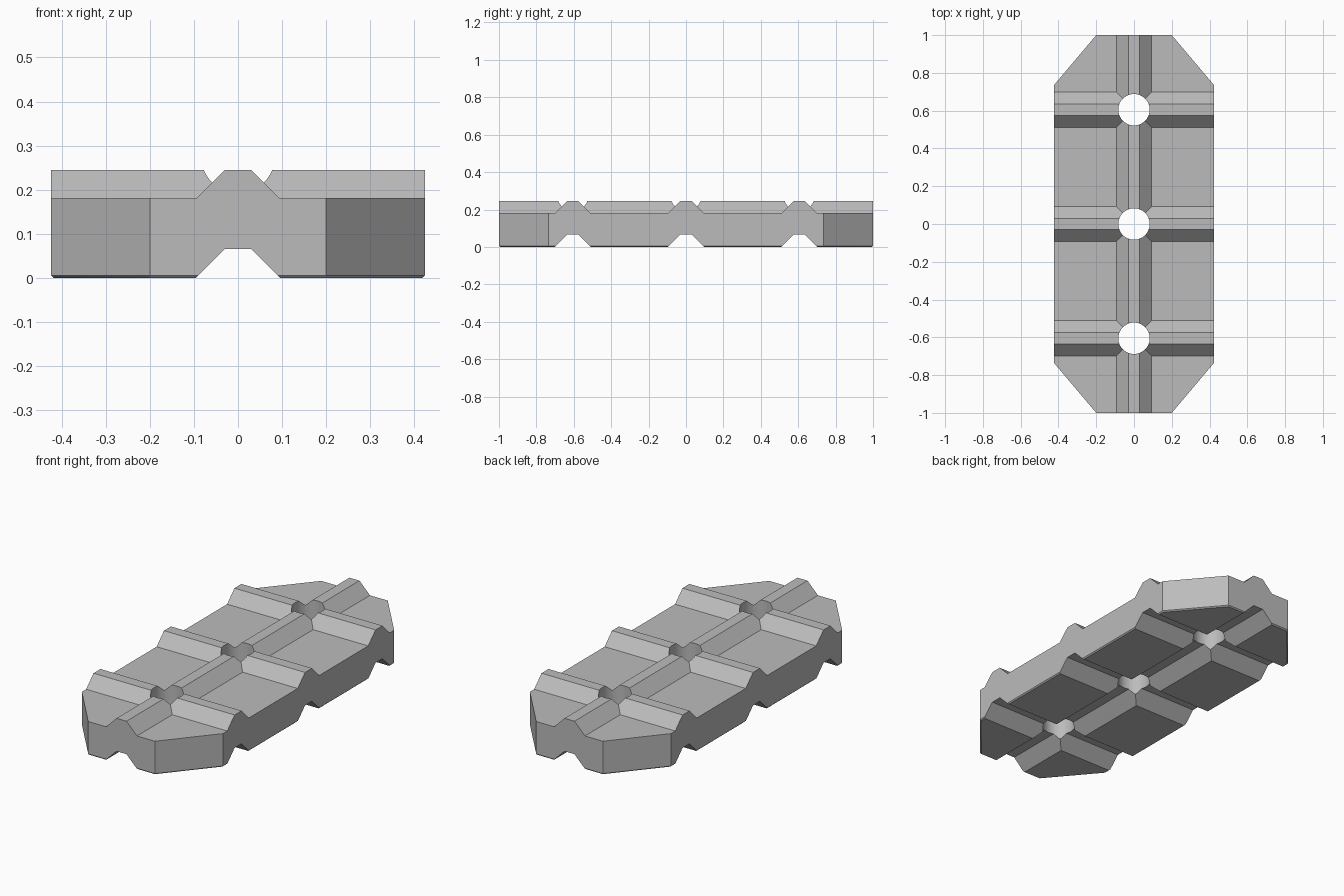
import bpy
import bmesh
import math

default = bpy.data.objects.get("Cube")
if default:
    bpy.data.objects.remove(default)

RIB_SPACING = 0.605
RIB_ROWS = (-RIB_SPACING, 0, RIB_SPACING)
HALF_X, HALF_Y = 0.424, 1.0
DECK_Z, RIDGE_Z, GROOVE_Z = 0.182, 0.245, 0.066
HOLE_RADIUS = 0.083
CHAMFER = 0.006

grey = bpy.data.materials.new("plain_grey")
grey.use_nodes = True
grey.diffuse_color = (0.5, 0.5, 0.5, 1)
grey.node_tree.nodes["Principled BSDF"].inputs["Base Color"].default_value = (0.5, 0.5, 0.5, 1)


def loft(name, rings):
    """Closed solid through matching rings of points."""
    bm = bmesh.new()
    loops = [[bm.verts.new(p) for p in ring] for ring in rings]
    for a, b in zip(loops, loops[1:]):
        for i in range(len(a)):
            j = (i + 1) % len(a)
            bm.faces.new((a[i], a[j], b[j], b[i]))
    bm.faces.new(loops[0])
    bm.faces.new(loops[-1])
    bmesh.ops.recalc_face_normals(bm, faces=bm.faces)
    mesh = bpy.data.meshes.new(name)
    bm.to_mesh(mesh)
    bm.free()
    mesh.materials.append(grey)
    obj = bpy.data.objects.new(name, mesh)
    bpy.context.collection.objects.link(obj)
    return obj


def rib(name, top, along_x, offset, length):
    """Long bar with a flat crown and 45 degree flanks."""
    crown, depth = 0.03, 0.12
    wide = crown + depth
    profile = [(-wide, top - depth), (wide, top - depth), (crown, top), (-crown, top)]
    ends = (-length, length)
    if along_x:
        return loft(name, [[(e, offset + u, z) for u, z in profile] for e in ends])
    return loft(name, [[(offset + u, e, z) for u, z in profile] for e in ends])


def outline(inset, z):
    """Rectangle with four cut corners."""
    x, y = HALF_X - inset, HALF_Y - inset
    cx, cy = 0.2 - inset / 2, 0.735 - inset / 2
    return [(cx, y, z), (x, cy, z), (x, -cy, z), (cx, -y, z),
            (-cx, -y, z), (-x, -cy, z), (-x, cy, z), (-cx, y, z)]


def combine(target, tool, operation):
    tool.hide_render = True
    mod = target.modifiers.new(operation, "BOOLEAN")
    mod.operation = operation
    mod.solver = "EXACT"
    mod.object = tool
    bpy.context.view_layer.objects.active = target
    bpy.ops.object.modifier_apply(modifier=mod.name)
    bpy.data.objects.remove(tool)


# Oversized slab, later trimmed to the outline
plate = loft("ribbed_plate", [[(-0.8, -1.4, z), (0.8, -1.4, z), (0.8, 1.4, z), (-0.8, 1.4, z)]
                              for z in (-0.03, DECK_Z)])

# Raised ribs above, matching grooves below
for top, operation in ((RIDGE_Z, "UNION"), (GROOVE_Z, "DIFFERENCE")):
    combine(plate, rib("long_rib", top, False, 0, 1.5), operation)
    for y in RIB_ROWS:
        combine(plate, rib("cross_rib", top, True, y, 0.9), operation)

# Trim to the eight-sided outline with a fine chamfer at the foot
trim = loft("outline_trim", [outline(CHAMFER, 0), outline(0, CHAMFER), outline(0, 0.4)])
combine(plate, trim, "INTERSECT")

# Round holes through the rib crossings
angles = [2 * math.pi * i / 48 for i in range(48)]
for y in RIB_ROWS:
    hole = loft("hole_cutter", [[(HOLE_RADIUS * math.cos(a), y + HOLE_RADIUS * math.sin(a), z)
                                 for a in angles] for z in (-0.1, 0.4)])
    combine(plate, hole, "DIFFERENCE")

# Smooth the hole walls, keep all other edges crisp
bpy.ops.object.select_all(action="DESELECT")
plate.select_set(True)
bpy.context.view_layer.objects.active = plate
bpy.ops.object.shade_smooth_by_angle(angle=math.radians(30))
